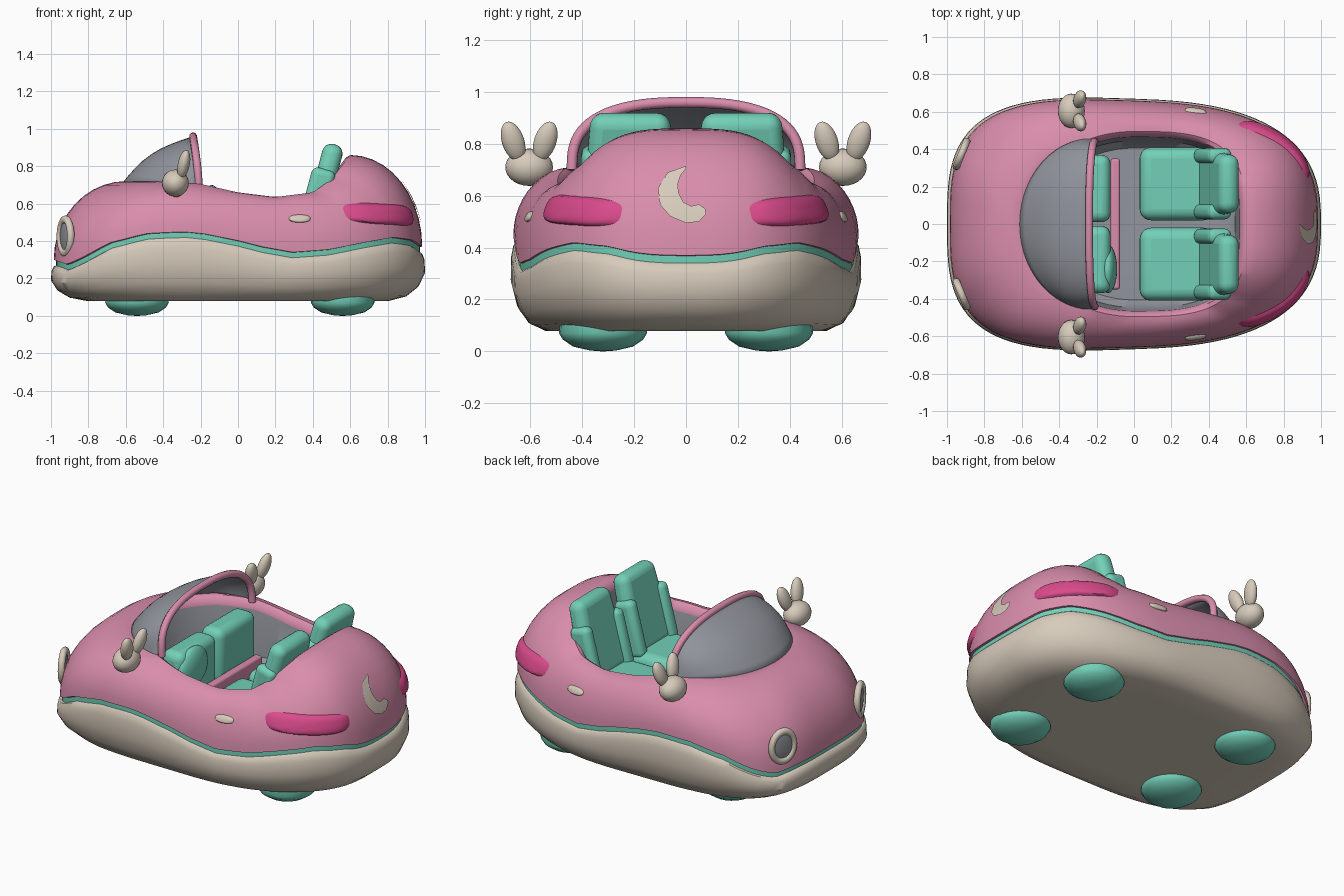
import bpy, bmesh, math
from math import sin, cos, pi, radians
from mathutils import Vector
from mathutils.bvhtree import BVHTree

if "Cube" in bpy.data.objects:
    bpy.data.objects.remove(bpy.data.objects["Cube"])


def material(name, rgb):
    m = bpy.data.materials.new(name)
    m.use_nodes = True
    m.diffuse_color = (*rgb, 1)
    node = next(n for n in m.node_tree.nodes if n.type == 'BSDF_PRINCIPLED')
    node.inputs["Base Color"].default_value = (*rgb, 1)
    node.inputs["Roughness"].default_value = 0.6
    return m


PINK = material("pink paint", (0.70, 0.27, 0.41))
TEAL = material("teal", (0.17, 0.63, 0.48))
CREAM = material("cream", (0.68, 0.60, 0.50))
GREY = material("grey", (0.28, 0.295, 0.33))
HOT = material("hot pink", (0.70, 0.07, 0.26))


def finish(ob, mat, angle=40):
    if mat:
        ob.data.materials.append(mat)
    ob.data.shade_smooth()
    ob.data.set_sharp_from_angle(angle=radians(angle))
    return ob


def mesh_object(name, verts, faces, mat, facing=None):
    bm = bmesh.new()
    vs = [bm.verts.new(v) for v in verts]
    for f in faces:
        bm.faces.new([vs[i] for i in f])
    if facing is None:
        bmesh.ops.recalc_face_normals(bm, faces=bm.faces)
    else:
        bm.normal_update()
        if sum(f.normal.dot(facing) for f in bm.faces) < 0:
            bmesh.ops.reverse_faces(bm, faces=bm.faces)
    me = bpy.data.meshes.new(name)
    bm.to_mesh(me)
    bm.free()
    ob = bpy.data.objects.new(name, me)
    bpy.context.collection.objects.link(ob)
    return finish(ob, mat)


def grid_faces(rows, cols, wrap=False):
    return [(r * cols + c, r * cols + (c + 1) % cols,
             (r + 1) * cols + (c + 1) % cols, (r + 1) * cols + c)
            for r in range(rows - 1) for c in range(cols if wrap else cols - 1)]


def spow(v, p):
    return math.copysign(abs(v) ** p, v)


def curve_at(points, x):
    for (x0, z0), (x1, z1) in zip(points, points[1:]):
        if x <= x1:
            t = max(0, (x - x0) / (x1 - x0))
            return z0 + (z1 - z0) * t
    return points[-1][1]


# Body: rings swept from the belly up to the cockpit rim and down to the floor
SEAM = [(-1, .27), (-.93, .245), (-.85, .28), (-.7, .36), (-.5, .41), (-.3, .42), (-.1, .4),
        (.1, .345), (.3, .31), (.5, .325), (.7, .365), (.85, .39), (.95, .375), (1, .34)]
RIM = [(-.6, .72), (-.4, .72), (-.2, .705), (0, .66), (.2, .635), (.4, .66), (.5, .73), (.6, .86)]


def outline(a):
    p = 2 / (3.2 if cos(a) < 0 else 2.7)
    x = spow(cos(a), p)
    return x, (.67 - .035 * x) * spow(sin(a), p)


def rim(a):
    p = 2 / (2.0 if cos(a) < 0 else 3.2)
    return .6 * spow(cos(a), p), .495 * spow(sin(a), p)


N = 96
angles = [2 * pi * i / N for i in range(N)]
rings, ring_mat = [], []


def add_ring(fn, mat):
    rings.append([fn(a) for a in angles])
    ring_mat.append(mat)


def hull_ring(scale, f, lift=0):
    def fn(a):
        x, y = outline(a)
        return x * scale, y * scale, .078 + f * (curve_at(SEAM, x) - .078) + lift
    return fn


def shell_ring(phi):
    def fn(a):
        (ox, oy), (rx, ry) = outline(a), rim(a)
        z0, z1 = curve_at(SEAM, ox) + .03, curve_at(RIM, rx)
        c, s = cos(phi), sin(phi)
        return rx + (ox * .985 - rx) * c, ry + (oy * .985 - ry) * c, z0 + (z1 - z0) * s
    return fn


def well_ring(scale, drop=0, z=None):
    def fn(a):
        x, y = rim(a)
        return x * scale, y * scale, curve_at(RIM, x) - drop if z is None else z
    return fn


for scale, f in [(.6, 0), (.8, 0), (.9, .1), (.965, .3), (1, .58), (.997, .85), (.985, .97), (.972, 1)]:
    add_ring(hull_ring(scale, f), 0)
add_ring(hull_ring(.972, 1, .028), 1)
for k in range(11):
    add_ring(shell_ring(k / 10 * pi / 2), 2)
add_ring(well_ring(.96, .015), 2)
add_ring(well_ring(.94, .05), 2)
add_ring(well_ring(.9, z=.38), 3)
add_ring(well_ring(.82, z=.34), 3)

verts = [v for r in rings for v in r]
faces = grid_faces(len(rings), N, True)
faces += [tuple(range(N)), tuple(range(len(verts) - N, len(verts)))]
body = mesh_object("body", verts, faces, None)
for m in (CREAM, TEAL, PINK, GREY):
    body.data.materials.append(m)
for i, poly in enumerate(body.data.polygons):
    row = i // N + 1
    poly.material_index = ring_mat[row] if row < len(rings) else (0 if i == len(faces) - 2 else 3)
skin = BVHTree.FromPolygons([Vector(v) for v in verts], faces)


def on_skin(point, direction, offset):
    d = Vector(direction).normalized()
    hit = skin.ray_cast(Vector(point) - d * 2, d)[0]
    return (hit if hit else Vector(point)) - d * offset


def oval_patch(name, centre, direction, half_w, half_h, power, height, mat, tilt=0):
    """Domed oval laid on the body skin, seen along direction."""
    d = Vector(direction).normalized()
    side = Vector((-d.y, d.x, 0))
    rows, cols = 8, 40
    vs = []
    for r in range(rows):
        s = 1 - r / rows
        for c in range(cols):
            a = 2 * pi * c / cols
            u, v = s * half_w * spow(cos(a), 2 / power), s * half_h * spow(sin(a), 2 / power)
            p = Vector(centre) + side * u + Vector((0, 0, v + tilt * u))
            vs.append(on_skin(p, d, height * math.sqrt(1 - s ** 4) - .004))
    fs = grid_faces(rows, cols, True) + [tuple(range((rows - 1) * cols, rows * cols))]
    return mesh_object(name, vs, fs, mat, -d)


# Crescent badge on the tail, between an outer and an inner edge
outer = [(.0, .715), (-.07, .69), (-.108, .63), (-.1, .565), (-.06, .52), (0, .495), (.05, .5), (.078, .53)]
inner = [(.0, .705), (-.02, .68), (-.032, .645), (-.028, .61), (-.01, .575), (.02, .56), (.05, .567), (.074, .55)]
moon = [on_skin((0, y0 + (y1 - y0) * k / 4, z0 + (z1 - z0) * k / 4), (-1, 0, 0), .008)
        for (y0, z0), (y1, z1) in zip(outer, inner) for k in range(5)]
mesh_object("crescent_badge", moon, grid_faces(8, 5), CREAM, Vector((1, 0, 0)))


def ellipsoid(name, loc, radii, mat, rot=(0, 0, 0)):
    bpy.ops.mesh.primitive_uv_sphere_add(segments=24, ring_count=14, location=loc, rotation=rot)
    ob = bpy.context.object
    ob.name, ob.scale = name, radii
    return finish(ob, mat, 80)


def soft_box(name, loc, size, mat, tilt=0, taper=1, bevel=.05):
    bpy.ops.mesh.primitive_cube_add(size=1, location=loc, rotation=(0, tilt, 0))
    ob = bpy.context.object
    ob.name = name
    for v in ob.data.vertices:
        if v.co.z > 0:
            v.co.y *= taper
        v.co = Vector(v.co[i] * size[i] for i in range(3))
    mod = ob.modifiers.new("round", 'BEVEL')
    mod.width, mod.segments = bevel, 5
    return finish(ob, mat, 80)


def tube(name, points, radius, mat):
    cu = bpy.data.curves.new(name, 'CURVE')
    cu.dimensions, cu.bevel_depth, cu.bevel_resolution, cu.use_fill_caps = '3D', radius, 3, True
    sp = cu.splines.new('POLY')
    sp.points.add(len(points) - 1)
    for p, co in zip(sp.points, points):
        p.co = (*co, 1)
    ob = bpy.data.objects.new(name, cu)
    bpy.context.collection.objects.link(ob)
    cu.materials.append(mat)


# Windshield glass lofted from the hood up to an arched frame
def arch(a):
    return Vector((-.24 + .03 * (1 - sin(a)), .44 * spow(cos(a), .8), .70 + .26 * max(0, sin(a)) ** .7))


sweep = [pi * i / 40 for i in range(41)]
glass = []
for k in range(9):
    t = k / 8
    for a in sweep:
        base = on_skin((-.22 - .4 * sin(a), .46 * cos(a), 1), (0, 0, -1), -.01)
        base.z = max(base.z, .69)
        bulge = Vector((-.7 * sin(a), .4 * cos(a) * sin(a), .7 * sin(a))) * .045 * sin(pi * t)
        glass.append(base.lerp(arch(a), t) + bulge)
shield = mesh_object("windshield_glass", glass, grid_faces(9, 41), GREY, Vector((-.6, 0, .8)))
shield.modifiers.new("thickness", 'SOLIDIFY').thickness = .008
tube("windshield_frame", [arch(a) for a in sweep], .021, PINK)

# Dashboard lower trim and steering pad
soft_box("dash_trim", (-.1, 0, .39), (.05, .7, .1), PINK, bevel=.015)
ellipsoid("steering_pad", (-.14, -.24, .58), (.05, .13, .12), TEAL)

for s, side in ((1, "left"), (-1, "right")):
    # Seats and dashboard halves
    y = s * .215
    soft_box(side + "_dash", (-.2, s * .19, .53), (.15, .36, .33), TEAL)
    soft_box(side + "_seat_cushion", (.23, y, .42), (.4, .39, .16), TEAL, bevel=.06)
    soft_box(side + "_seat_back", (.455, y, .685), (.11, .38, .48), TEAL, radians(15), .8)
    for b in (-1, 1):
        soft_box(side + "_seat_bolster", (.42, y + b * .15, .62), (.13, .08, .34), TEAL,
                 radians(15), bevel=.035)

    # Headlights
    turn = (0, pi / 2, math.atan2(.38 * s, -.92))
    spot = (-.922, s * .375, .425)
    bpy.ops.mesh.primitive_torus_add(major_radius=.08, minor_radius=.02, major_segments=28,
                                     minor_segments=10, location=spot, rotation=turn)
    ring = bpy.context.object
    ring.name, ring.scale = side + "_headlight_ring", (1.12, .92, 1)
    finish(ring, CREAM, 80)
    ellipsoid(side + "_headlight_lens", spot, (.085, .07, .015), GREY, turn)

    # Tail lights and door handles
    oval_patch(side + "_tail_light", (.79, s * .435, .543), (-.7, -.72 * s, 0),
               .24, .057, 3.6, .028, HOT, -.05 * s)
    oval_patch(side + "_door_handle", (.33, s * .6, .52), (0, -s, 0), .06, .022, 2.4, .018, CREAM)

    # Rabbit-head mirrors
    tube(side + "_mirror_stem", [(-.33, s * .53, .6), (-.33, s * .59, .69)], .035, PINK)
    ellipsoid(side + "_mirror_head", (-.335, s * .605, .71), (.072, .092, .072), CREAM)
    for e in (-1, 1):
        ellipsoid(side + "_mirror_ear", (-.29, s * .605 + e * .062, .81), (.032, .043, .08),
                  CREAM, (-e * radians(18), radians(12), 0))

    # Wheels peeking out under the hull
    profile = [(.165, .12), (.17, .07), (.155, .045), (.115, .018), (.05, .003), (.01, 0)]
    for x, end in ((-.54, "front"), (.56, "rear")):
        wheel = [(x + r * cos(a), s * .32 + r * sin(a), z) for r, z in profile for a in angles[::4]]
        n = N // 4
        fs = grid_faces(6, n, True) + [tuple(range(n)), tuple(range(5 * n, 6 * n))]
        mesh_object(f"{side}_{end}_wheel", wheel, fs, TEAL)
